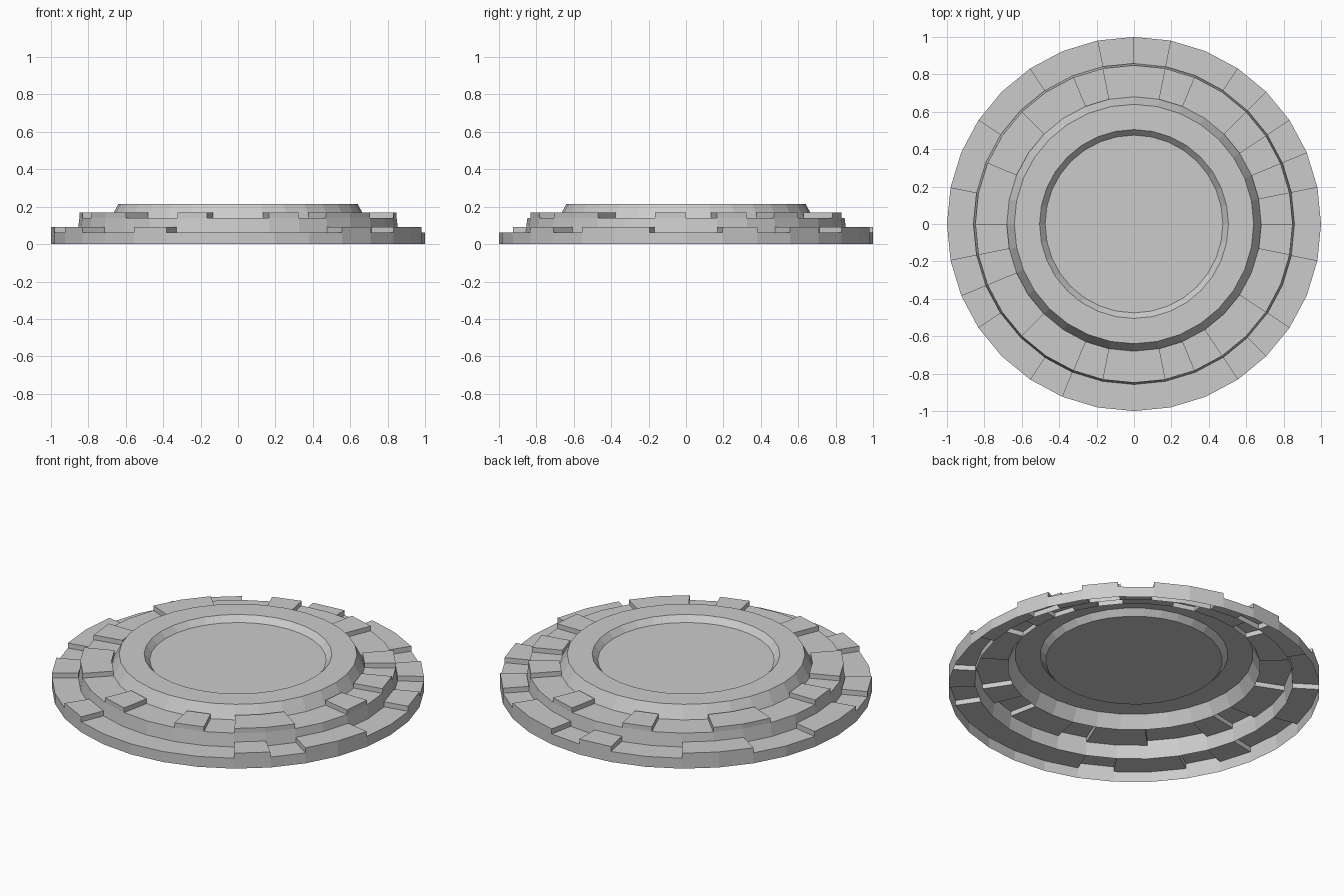
import bpy, bmesh
from math import cos, sin, pi

if "Cube" in bpy.data.objects:
    bpy.data.objects.remove(bpy.data.objects["Cube"])

N = 32  # sides of every ring


def point(r, i, z):
    a = 2 * pi * i / N
    return (r * cos(a), r * sin(a), z)


def make(name, faces):
    """Weld a list of polygons into one flat-shaded object."""
    bm = bmesh.new()
    for f in faces:
        bm.faces.new([bm.verts.new(p) for p in f])
    bmesh.ops.remove_doubles(bm, verts=bm.verts, dist=1e-5)
    mesh = bpy.data.meshes.new(name)
    bm.to_mesh(mesh)
    bm.free()
    obj = bpy.data.objects.new(name, mesh)
    bpy.context.collection.objects.link(obj)
    return obj


def band(r0, z0, r1, z1, i):
    """One quad between two circles, facing out and up."""
    return [point(r0, i, z0), point(r0, i + 1, z0),
            point(r1, i + 1, z1), point(r1, i, z1)]


def stepped_ring(name, r_bottom, r_out, r_in, z0, low, high, pattern):
    """Open-bottomed ring whose top alternates between two heights."""
    faces = []
    for i in range(N):
        h = high if pattern[i] == "H" else low
        faces.append(band(r_bottom, z0, r_out, low, i))
        if h > low:
            faces.append(band(r_out, low, r_out, h, i))
            faces.append(band(r_in, h, r_in, low, i))
        faces.append(band(r_out, h, r_in, h, i))
        # radial wall wherever the height changes
        if pattern[i] != pattern[i - 1]:
            wall = [point(r_in, i, low), point(r_out, i, low),
                    point(r_out, i, high), point(r_in, i, high)]
            faces.append(wall if pattern[i] == "L" else wall[::-1])
    make(name, faces)


def runs(spec):
    return "".join(c * n for c, n in spec)


# Patterns run counter-clockwise from +x, one letter per side
outer = runs([("L", 1), ("H", 1), ("L", 1), ("H", 1), ("L", 1), ("H", 2),
              ("L", 1), ("H", 1), ("L", 2), ("H", 2), ("L", 2), ("H", 2),
              ("L", 1), ("H", 1), ("L", 2), ("H", 1), ("L", 5), ("H", 1),
              ("L", 1), ("H", 2), ("L", 1)])
inner = runs([("L", 1), ("H", 1), ("L", 1), ("H", 1), ("L", 2), ("H", 1),
              ("L", 2), ("H", 1), ("L", 2), ("H", 2), ("L", 2), ("H", 1),
              ("L", 1), ("H", 2), ("L", 2), ("H", 1), ("L", 2), ("H", 1),
              ("L", 1), ("H", 2), ("L", 2), ("H", 1)])
stepped_ring("outer_step", 1.0, 1.0, 0.858, 0.0, 0.062, 0.092, outer)
stepped_ring("middle_step", 0.858, 0.848, 0.68, 0.062, 0.14, 0.168, inner)

# Raised rim with a shallow dished plate
profile = [(0.68, 0.14), (0.64, 0.214), (0.505, 0.214), (0.475, 0.18)]
rim = [band(*a, *b, i) for a, b in zip(profile, profile[1:]) for i in range(N)]
make("raised_rim", rim)
make("centre_plate", [[point(0.475, i, 0.18) for i in range(N)]])
